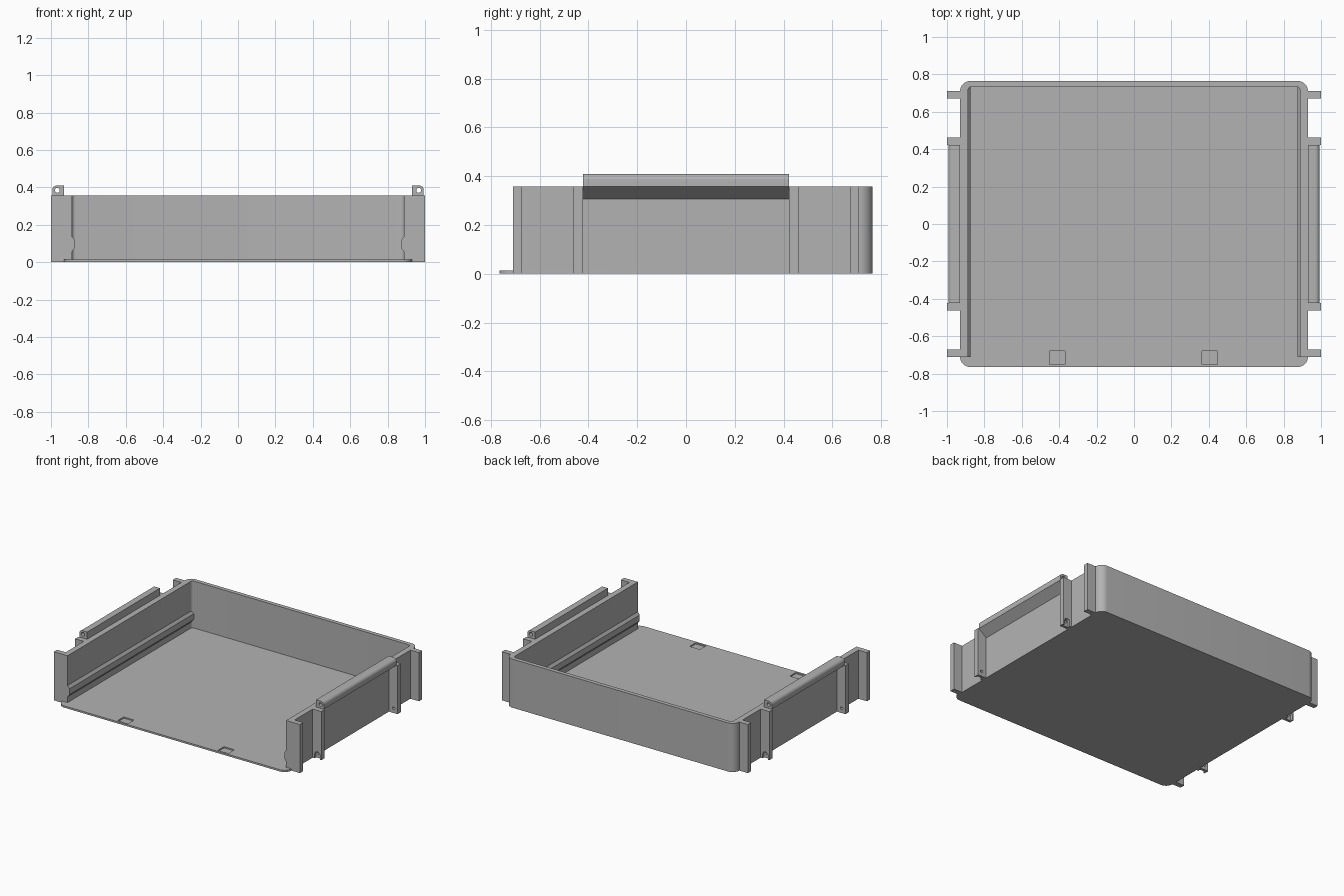
import bpy, bmesh
from math import pi, cos, sin
from mathutils import Vector, Matrix

old = bpy.data.objects.get("Cube")
if old:
    bpy.data.objects.remove(old)

GREY = (0.45, 0.45, 0.45, 1)
mat = bpy.data.materials.new("plain_grey")
mat.use_nodes = True
mat.diffuse_color = GREY
mat.node_tree.nodes["Principled BSDF"].inputs["Base Color"].default_value = GREY

# Main dimensions
WALL_X, INNER_X, BACK, INNER_BACK = 0.93, 0.888, 0.765, 0.735
FRONT, FLOOR, TOP = -0.71, 0.013, 0.357


def arc(cx, cy, r, start, end, n=10):
    steps = [start + (end - start) * i / n for i in range(n + 1)]
    return [(cx + r * cos(a * pi / 180), cy + r * sin(a * pi / 180)) for a in steps]


def prism(name, profile, lo, hi, axis="Z"):
    """Extrude an (x, y) profile along Z, or an (x, z) profile along Y."""
    bm = bmesh.new()
    put = (lambda p, d: (p[0], p[1], d)) if axis == "Z" else (lambda p, d: (p[0], d, p[1]))
    face = bm.faces.new([bm.verts.new(put(p, lo)) for p in profile])
    new = bmesh.ops.extrude_face_region(bm, geom=[face])["geom"]
    bmesh.ops.translate(bm, verts=[v for v in new if isinstance(v, bmesh.types.BMVert)],
                        vec=Vector(put((0, 0), hi - lo)))
    bmesh.ops.recalc_face_normals(bm, faces=bm.faces)
    mesh = bpy.data.meshes.new(name)
    bm.to_mesh(mesh)
    bm.free()
    ob = bpy.data.objects.new(name, mesh)
    bpy.context.collection.objects.link(ob)
    mesh.materials.append(mat)
    return ob


def box(name, x0, x1, y0, y1, z0, z1):
    return prism(name, [(x0, y0), (x1, y0), (x1, y1), (x0, y1)], z0, z1)


def cut(ob, *cutters):
    for c in cutters:
        mod = ob.modifiers.new("cut", "BOOLEAN")
        mod.operation, mod.solver, mod.object = "DIFFERENCE", "EXACT", c
    bpy.context.view_layer.update()
    result = ob.evaluated_get(bpy.context.evaluated_depsgraph_get())
    mesh = bpy.data.meshes.new_from_object(result)
    ob.modifiers.clear()
    ob.data = mesh
    for c in cutters:
        bpy.data.objects.remove(c)


def mirrored(ob):
    """Name the part as left and add its right-hand copy."""
    twin = ob.copy()
    twin.data = ob.data.copy()
    twin.data.transform(Matrix.Scale(-1, 4, (1, 0, 0)))
    twin.data.flip_normals()
    twin.name, ob.name = "right_" + ob.name, "left_" + ob.name
    bpy.context.collection.objects.link(twin)


# Floor plate with rounded corners and two shallow latch pockets
r = 0.055
cx, cy = WALL_X - r, BACK - r
floor = prism("floor", arc(cx, cy, r, 0, 90) + arc(-cx, cy, r, 90, 180)
              + arc(-cx, -cy, r, 180, 270) + arc(cx, -cy, r, 270, 360), 0, FLOOR)
cut(floor, *[box("pocket", x - 0.042, x + 0.042, -0.75, -0.68, 0.004, 0.1)
             for x in (-0.41, 0.405)])

# Wall running round the sides and back, open at the front
ri = 0.02
ix, iy = INNER_X - ri, INNER_BACK - ri
prism("wall", [(WALL_X, FRONT)] + arc(cx, cy, r, 0, 90) + arc(-cx, cy, r, 90, 180)
      + [(-WALL_X, FRONT), (-INNER_X, FRONT)]
      + arc(-ix, iy, ri, 180, 90, 6) + arc(ix, iy, ri, 90, 0, 6)
      + [(INNER_X, FRONT)], FLOOR, TOP)

# Guide rail along the inside of each side wall
mirrored(prism("guide_rail", [(0.9, 0.05), (INNER_X, 0.055), (0.873, 0.075), (0.873, 0.118),
                              (INNER_X, 0.138), (0.9, 0.138)], FRONT, INNER_BACK, "Y"))

# End fins at the outer corners
mirrored(box("front_fin", 0.925, 1, FRONT, -0.672, 0, TOP))
mirrored(box("back_fin", 0.925, 1, 0.672, 0.71, 0, TOP))

# Bracket fins beside the hinge bar, with a pin hole and an outer open socket
for side, word in ((-1, "front"), (1, "back")):
    near, mid, far = 0.423 * side, 0.443 * side, 0.462 * side
    fin = box(word + "_bracket", 0.925, 1, min(near, far), max(near, far), 0, TOP)
    hole = prism("hole", arc(0.968, 0.035, 0.01, 0, 345, 23), min(near, far) - 0.05,
                 max(near, far) + 0.05, "Y")
    socket = prism("socket", arc(0.968, 0.03, 0.022, 0, 180) + [(0.946, -0.02), (0.99, -0.02)],
                   min(mid, far + side * 0.05), max(mid, far + side * 0.05), "Y")
    cut(fin, hole, socket)
    mirrored(fin)

# Hinge bar with sloped underside, rounded outer edge and a bore
bar = prism("hinge_bar", [(WALL_X, 0.307), (0.993, TOP)] + arc(0.968, 0.385, 0.025, 0, 90)
            + [(WALL_X, 0.41)], -0.422, 0.422, "Y")
cut(bar, prism("bore", arc(0.966, 0.384, 0.013, 0, 345, 23), -0.6, 0.6, "Y"))
mirrored(bar)

# Smooth the rounded edges and keep the corners sharp
bpy.ops.object.select_all(action="DESELECT")
for ob in bpy.context.collection.objects:
    if ob.type == "MESH":
        ob.select_set(True)
        bpy.context.view_layer.objects.active = ob
bpy.ops.object.shade_smooth_by_angle(angle=pi / 6)
